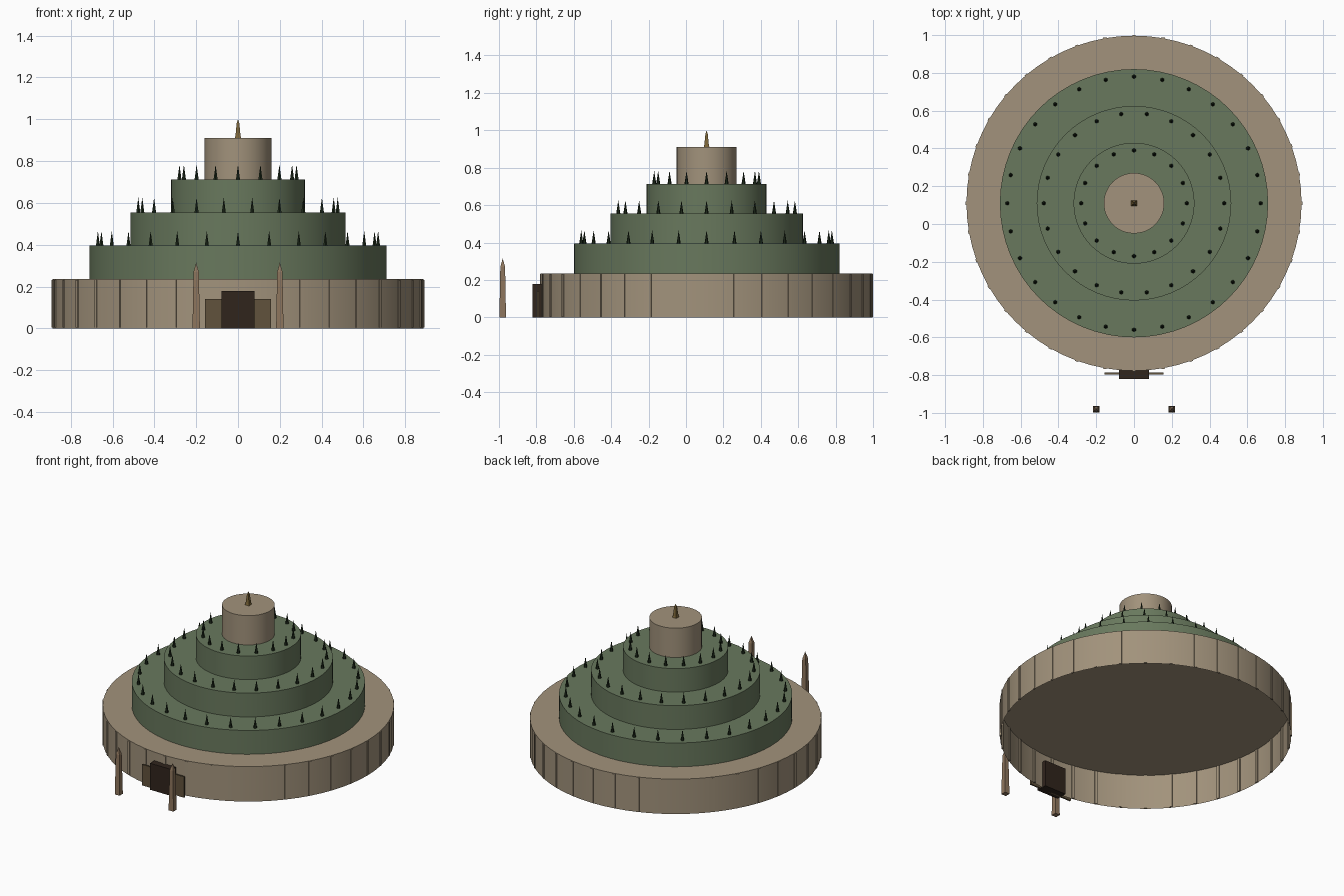
import bpy, bmesh
from math import pi, cos, sin
from mathutils import Matrix, Vector

if "Cube" in bpy.data.objects:
    bpy.data.objects.remove(bpy.data.objects["Cube"])

CY = 0.11  # y of the mound's axis


def material(name, rgb):
    m = bpy.data.materials.new(name)
    m.diffuse_color = (*rgb, 1)
    m.use_nodes = True
    m.node_tree.nodes["Principled BSDF"].inputs["Base Color"].default_value = m.diffuse_color
    return m


SAND = material("sandstone", (0.36, 0.29, 0.20))
GREEN = material("grass", (0.14, 0.19, 0.11))
TREE = material("dark_green", (0.012, 0.022, 0.010))
DARK = material("dark_opening", (0.030, 0.018, 0.012))
FRAME = material("gate_frame", (0.12, 0.085, 0.045))
STONE = material("obelisk_stone", (0.27, 0.18, 0.11))
BRONZE = material("bronze", (0.20, 0.13, 0.04))


def finish(bm, name, mat, smooth=False):
    me = bpy.data.meshes.new(name)
    bm.to_mesh(me)
    bm.free()
    me.materials.append(mat)
    ob = bpy.data.objects.new(name, me)
    bpy.context.collection.objects.link(ob)
    if smooth:
        bpy.context.view_layer.objects.active = ob
        ob.select_set(True)
        bpy.ops.object.shade_smooth_by_angle(angle=pi / 6)
        ob.select_set(False)
    return ob


def add_box(bm, lo, hi, rot=Matrix()):
    lo, hi = Vector(lo), Vector(hi)
    mat = rot @ Matrix.Translation((lo + hi) / 2) @ Matrix.Diagonal((*(hi - lo), 1))
    bmesh.ops.create_cube(bm, size=1, matrix=mat)


def add_frustum(bm, sides, r1, r2, z0, z1, x, y, turn=0.0, caps=True):
    mat = Matrix.Translation((x, y, (z0 + z1) / 2)) @ Matrix.Rotation(turn, 4, 'Z')
    bmesh.ops.create_cone(bm, cap_ends=caps, segments=sides, radius1=r1, radius2=r2,
                          depth=z1 - z0, matrix=mat)


def drum(name, r, z0, z1, mat, sides):
    """Open-bottomed cylinder with a flat top."""
    bm = bmesh.new()
    add_frustum(bm, sides, r, r, z0, z1, 0, CY)
    bm.normal_update()
    low = [f for f in bm.faces if f.normal.z < -0.9]
    bmesh.ops.delete(bm, geom=low, context='FACES_ONLY')
    finish(bm, name, mat, True)


# Stacked drums
drum("base_wall", 0.887, 0, 0.235, SAND, 72)
drum("lower_terrace", 0.71, 0.235, 0.395, GREEN, 64)
drum("middle_terrace", 0.515, 0.395, 0.555, GREEN, 64)
drum("upper_terrace", 0.32, 0.555, 0.713, GREEN, 64)
drum("top_tower", 0.16, 0.713, 0.91, SAND, 48)

# Pilasters around the base wall
bm = bmesh.new()
for i in range(36):
    rot = Matrix.Translation((0, CY, 0)) @ Matrix.Rotation(i * pi / 18, 4, 'Z')
    add_box(bm, (0.879, -0.009, 0.003), (0.891, 0.009, 0.232), rot)
finish(bm, "wall_pilasters", SAND)

# Rings of slender trees
for name, n, r, z in (("lower_trees", 28, 0.67, 0.395),
                      ("middle_trees", 22, 0.477, 0.555),
                      ("upper_trees", 16, 0.28, 0.713)):
    bm = bmesh.new()
    for i in range(n):
        a = 2 * pi * i / n
        add_frustum(bm, 6, 0.011, 0, z, z + 0.07, r * cos(a), CY + r * sin(a))
    finish(bm, name, TREE)

# Gate: dark doorway block and thin flanking plate
bm = bmesh.new()
add_box(bm, (-0.08, -0.82, 0), (0.08, -0.745, 0.178))
finish(bm, "doorway", DARK)
bm = bmesh.new()
add_box(bm, (-0.157, -0.796, 0), (0.157, -0.786, 0.14))
finish(bm, "gate_frame", FRAME)

# Paired obelisks before the gate
for side, x in (("left", -0.2), ("right", 0.2)):
    bm = bmesh.new()
    add_frustum(bm, 4, 0.025, 0.018, 0, 0.27, x, -0.98, pi / 4)
    add_frustum(bm, 4, 0.018, 0, 0.27, 0.315, x, -0.98, pi / 4)
    finish(bm, side + "_obelisk", STONE)

# Finial on the tower
bm = bmesh.new()
add_frustum(bm, 4, 0.021, 0.017, 0.91, 0.922, 0, CY, pi / 4)
add_frustum(bm, 4, 0.017, 0.009, 0.922, 0.98, 0, CY, pi / 4)
add_frustum(bm, 4, 0.009, 0, 0.98, 1.0, 0, CY, pi / 4)
finish(bm, "finial", BRONZE)
